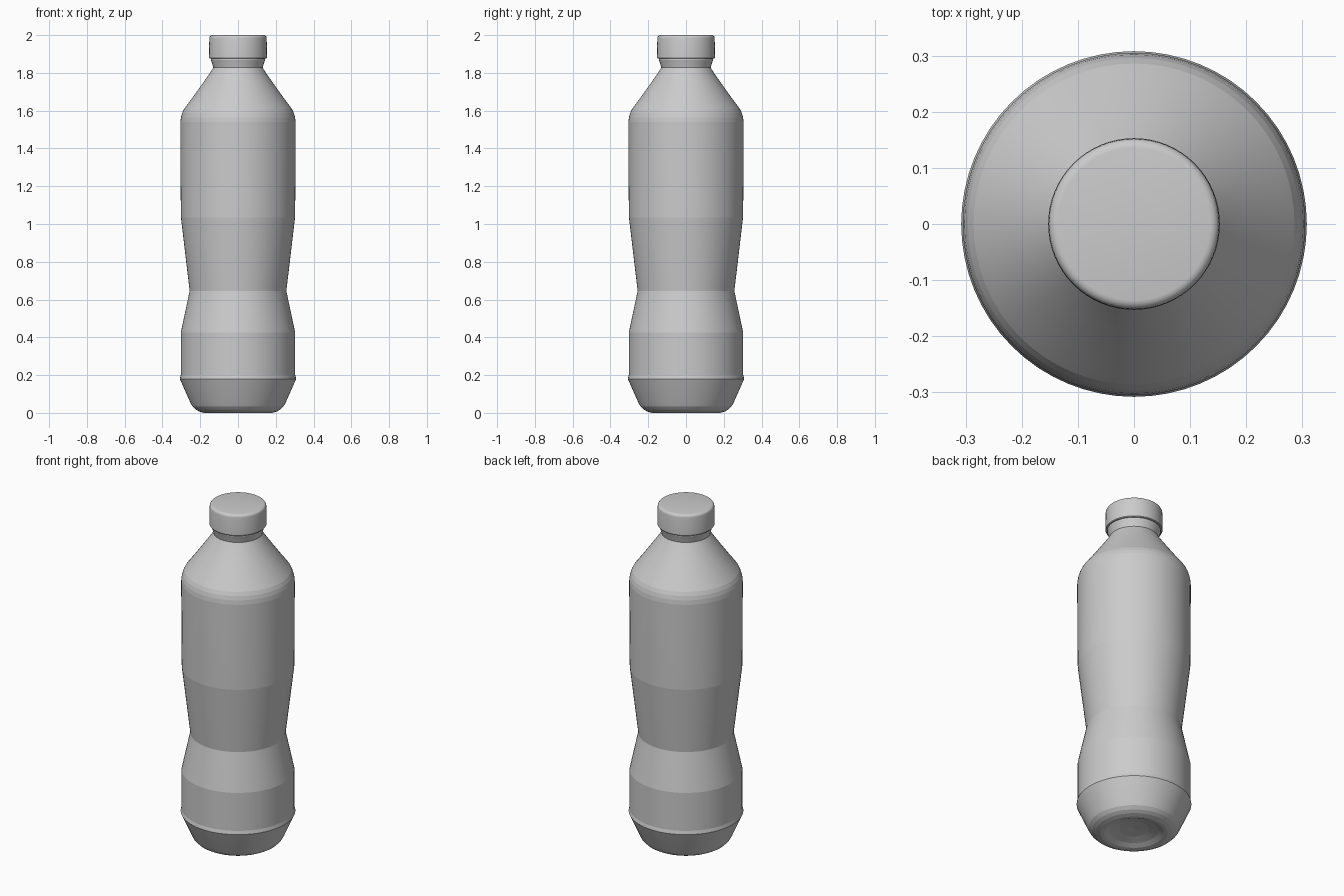
import bpy, bmesh, math

if "Cube" in bpy.data.objects:
    bpy.data.objects.remove(bpy.data.objects["Cube"])

SEGMENTS = 64


def lathe(name, profile, smooth_angle=None):
    """Revolve (radius, z) points around z; radius 0 closes to a pole."""
    bm = bmesh.new()
    rings = []
    for r, z in profile:
        if r == 0:
            rings.append([bm.verts.new((0, 0, z))] * SEGMENTS)
        else:
            rings.append([bm.verts.new((r * math.cos(2 * math.pi * i / SEGMENTS),
                                        r * math.sin(2 * math.pi * i / SEGMENTS), z))
                          for i in range(SEGMENTS)])
    for a, b in zip(rings, rings[1:]):
        for i in range(SEGMENTS):
            j = (i + 1) % SEGMENTS
            bm.faces.new(list(dict.fromkeys((a[i], a[j], b[j], b[i]))))
    bmesh.ops.recalc_face_normals(bm, faces=bm.faces)
    mesh = bpy.data.meshes.new(name)
    bm.to_mesh(mesh)
    bm.free()
    obj = bpy.data.objects.new(name, mesh)
    bpy.context.collection.objects.link(obj)
    if smooth_angle is not None:
        bpy.context.view_layer.objects.active = obj
        obj.select_set(True)
        bpy.ops.object.shade_smooth_by_angle(angle=math.radians(smooth_angle))
        obj.select_set(False)
    return obj


# bottle: dished base, waisted grip, rounded shoulder and flared neck
lathe("bottle_body", [
    (0, 0.035), (0.03, 0.03), (0.08, 0.027), (0.13, 0.015), (0.16, 0.002),
    (0.18, 0.0), (0.205, 0.007), (0.225, 0.018), (0.242, 0.035), (0.254, 0.058),
    (0.308, 0.18), (0.303, 0.2), (0.303, 0.425),
    (0.256, 0.645), (0.302, 1.035),
    (0.304, 1.2), (0.305, 1.54), (0.302, 1.565), (0.296, 1.587),
    (0.286, 1.608), (0.270, 1.63), (0.245, 1.663), (0.19, 1.74),
    (0.148, 1.80), (0.131, 1.828),
    (0.134, 1.84), (0.143, 1.868), (0.143, 1.88), (0.13, 1.885),
    (0.13, 1.98), (0, 1.98),
], 6)

# screw cap with softened top rim
cap = [(0.13, 1.876), (0.15, 1.876), (0.153, 1.88), (0.152, 1.984)]
cap += [(0.136 + 0.016 * math.cos(math.radians(a)),
         1.984 + 0.016 * math.sin(math.radians(a))) for a in (22.5, 45, 67.5, 90)]
lathe("cap", cap + [(0, 2.0)], 30)
